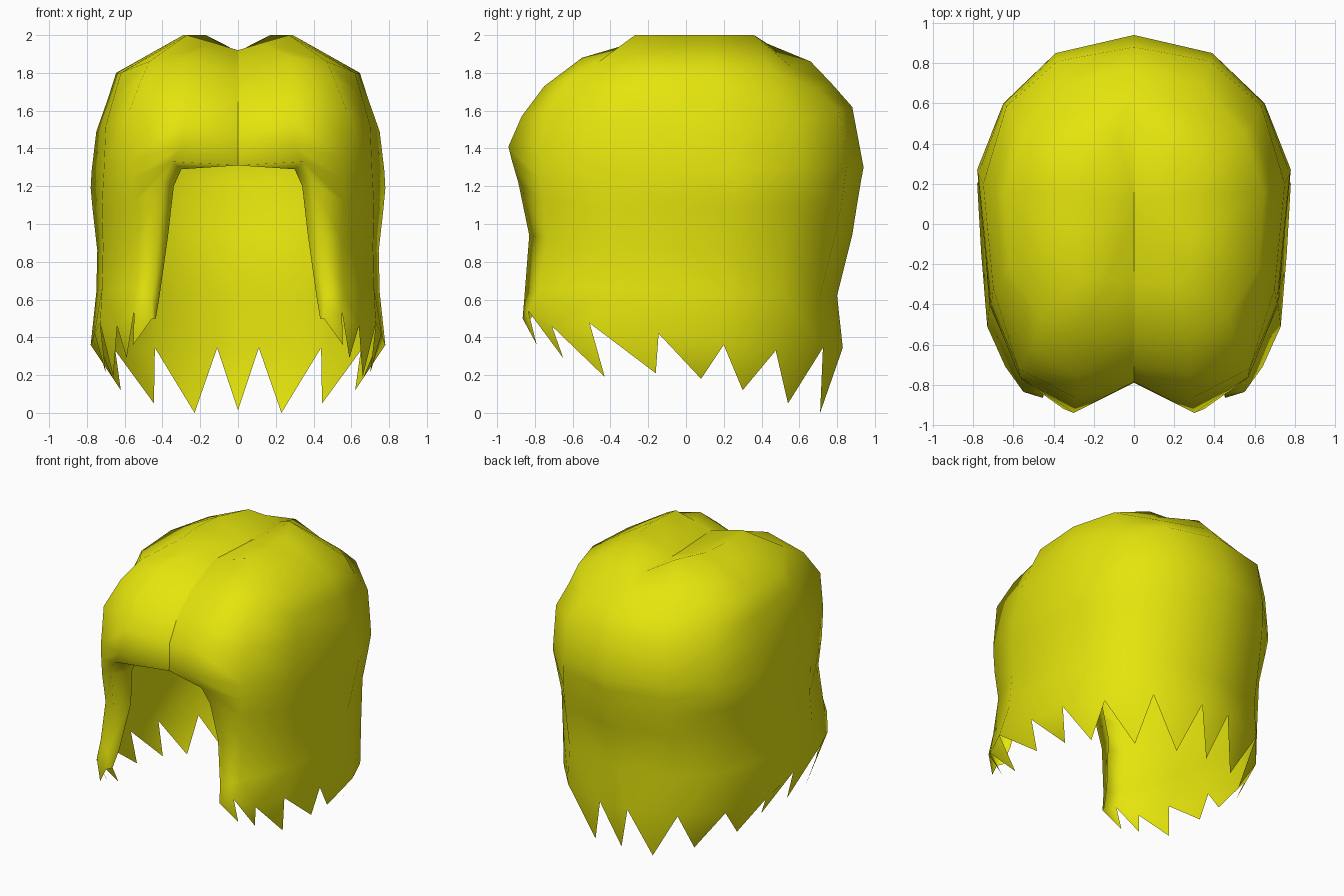
import bpy, bmesh, math
from mathutils import Vector

# Half cross-sections (x >= 0), each running from the front round to the back centre.
# Cap: from the crown down to the fringe, first point lies in the parting groove.
cap = [
    [(0, -.28, 1.92), (.13, -.28, 1.96), (.27, -.27, 2), (.29, -.05, 2),
     (.27, .15, 2), (.17, .36, 2), (.08, .43, 1.955), (0, .47, 1.91)],
    [(0, -.555, 1.79), (.27, -.55, 1.88), (.47, -.46, 1.86), (.62, -.22, 1.80),
     (.645, .15, 1.80), (.55, .45, 1.81), (.28, .56, 1.83), (0, .66, 1.86)],
    [(0, -.70, 1.66), (.28, -.75, 1.73), (.51, -.62, 1.77), (.655, -.27, 1.68),
     (.69, .18, 1.66), (.59, .50, 1.68), (.34, .69, 1.72), (0, .77, 1.745)],
    [(0, -.785, 1.51), (.28, -.87, 1.57), (.575, -.72, 1.60), (.70, -.32, 1.52),
     (.75, .20, 1.49), (.635, .585, 1.54), (.38, .81, 1.60), (0, .88, 1.62)],
    [(0, -.79, 1.31), (.30, -.94, 1.41), (.57, -.76, 1.34), (.71, -.40, 1.28),
     (.775, .25, 1.28), (.645, .60, 1.30), (.39, .85, 1.31), (0, .94, 1.30)],
]
# Curtain: below the fringe, first point is the folded edge of the face opening.
curtain = [
    [(.30, -.73, 1.29), (.35, -.92, 1.33), (.56, -.77, 1.24), (.715, -.40, 1.20),
     (.78, .27, 1.19), (.65, .60, 1.22), (.40, .84, 1.23), (0, .925, 1.22)],
    [(.34, -.73, 1.20), (.395, -.888, 1.22), (.56, -.76, 1.12), (.72, -.40, 1.08),
     (.77, .25, 1.08), (.645, .57, 1.10), (.41, .825, 1.11), (0, .905, 1.10)],
    [(.37, -.70, .94), (.42, -.83, .94), (.55, -.735, .92), (.715, -.40, .88),
     (.745, .20, .86), (.63, .53, .92), (.42, .79, .94), (0, .88, .94)],
    [(.415, -.77, .62), (.455, -.855, .62), (.56, -.775, .66), (.72, -.42, .66),
     (.75, .18, .64), (.64, .50, .63), (.44, .71, .62), (0, .80, .62)],
]
# Ragged hem: notches between the locks, and the lock tip after each notch
notches = [(.435, -.82, .50), (.455, -.865, .50), (.55, -.835, .54), (.64, -.71, .46),
           (.73, -.51, .475), (.76, -.145, .42), (.78, .20, .36), (.65, .475, .33),
           (.44, .725, .345), (.11, .83, .345)]
tips = [None, (.555, -.79, .36), (.59, -.65, .29), (.66, -.43, .19), (.70, -.16, .21),
        (.66, .08, .18), (.62, .30, .12), (.445, .54, .05), (.23, .71, 0), (0, .74, .015)]

bm = bmesh.new()


def row(points):
    return [bm.verts.new(p) for p in points]


def zip_rows(a, b):
    """Triangulate between two rows of different length."""
    i = j = 0
    while i < len(a) - 1 or j < len(b) - 1:
        da = (a[i + 1].co - b[j].co).length if i < len(a) - 1 else math.inf
        db = (a[i].co - b[j + 1].co).length if j < len(b) - 1 else math.inf
        if da < db:
            bm.faces.new((a[i], a[i + 1], b[j]))
            i += 1
        else:
            bm.faces.new((a[i], b[j + 1], b[j]))
            j += 1


# Main shell
rows = [row(level) for level in cap + curtain]
for a, b in zip(rows, rows[1:]):
    for i in range(len(a) - 1):
        bm.faces.new((a[i], a[i + 1], b[i + 1], b[i]))

# Crown, fanned from the bottom of the parting groove
groove = bm.verts.new((0, .1, 1.90))
for a, b in zip(rows[0], rows[0][1:]):
    bm.faces.new((groove, b, a))

# Hem band and pointed locks
hem = row(notches)
hem_mid = bm.verts.new((0, .83, .345))
zip_rows(rows[-1], hem + [hem_mid])
for i, tip in enumerate(tips):
    if tip:
        end = hem[i + 1] if i + 1 < len(hem) else hem_mid
        bm.faces.new((hem[i], end, bm.verts.new(tip)))

bmesh.ops.recalc_face_normals(bm, faces=bm.faces)
if sum(f.normal.dot(f.calc_center_median() - Vector((0, 0, 1))) for f in bm.faces) < 0:
    bmesh.ops.reverse_faces(bm, faces=bm.faces)

mesh = bpy.data.meshes.new("wig")
bm.to_mesh(mesh)
bm.free()
wig = bpy.data.objects.new("wig", mesh)
bpy.context.collection.objects.link(wig)

# Mirror to the other side, smooth everything but the parting groove
mirror = wig.modifiers.new("mirror", 'MIRROR')
mirror.use_clip = True
mirror.merge_threshold = 0.001
bpy.context.view_layer.objects.active = wig
wig.select_set(True)
bpy.ops.object.modifier_apply(modifier=mirror.name)
bpy.ops.object.shade_smooth_by_angle(angle=math.radians(110))
for edge in mesh.edges:
    ends = [mesh.vertices[v].co for v in edge.vertices]
    if all(abs(p.x) < .001 and p.y < .5 and p.z > 1.3 for p in ends):
        edge.use_edge_sharp = True

# Single flat colour
yellow = bpy.data.materials.new("yellow hair")
yellow.diffuse_color = (.78, .78, .004, 1)
mesh.materials.append(yellow)
